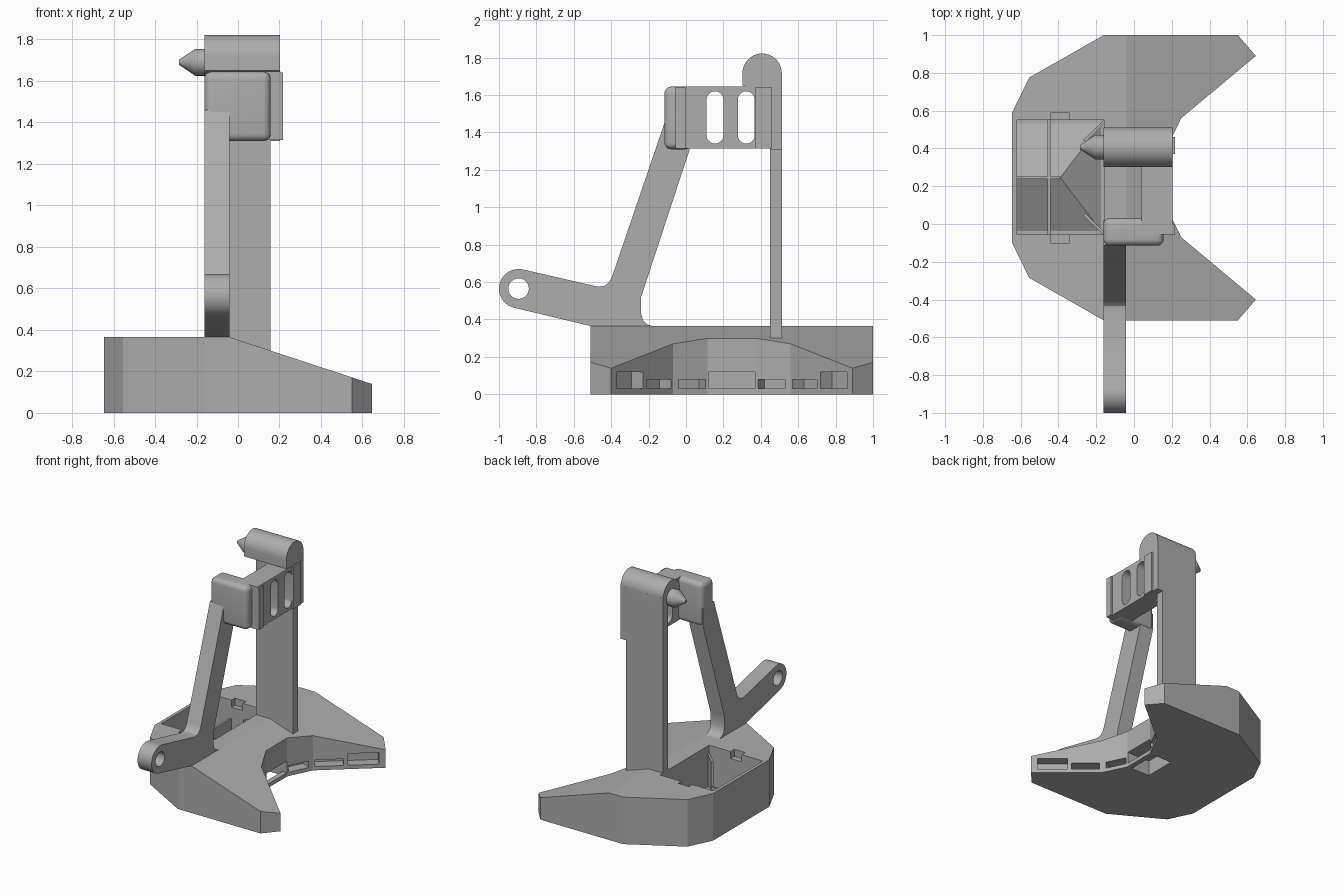
import bpy, bmesh, math
from mathutils import Vector

if "Cube" in bpy.data.objects:
    bpy.data.objects.remove(bpy.data.objects["Cube"], do_unlink=True)

grey = bpy.data.materials.new("plain grey")
grey.use_nodes = True
colour = (0.42, 0.42, 0.42, 1)
grey.diffuse_color = colour
grey.node_tree.nodes["Principled BSDF"].inputs["Base Color"].default_value = colour

MID = 0.245  # y of the base's mirror plane


def finish(name, bm):
    bmesh.ops.recalc_face_normals(bm, faces=bm.faces[:])
    mesh = bpy.data.meshes.new(name)
    bm.to_mesh(mesh)
    bm.free()
    mesh.materials.append(grey)
    obj = bpy.data.objects.new(name, mesh)
    bpy.context.collection.objects.link(obj)
    return obj


def prism_bm(pts, axis, lo, hi):
    """Extrude a 2D outline along x (points are y, z) or z (points are x, y)."""
    bm = bmesh.new()
    place = (lambda p, t: (t, p[0], p[1])) if axis == "x" else (lambda p, t: (p[0], p[1], t))
    face = bm.faces.new([bm.verts.new(place(p, lo)) for p in pts])
    new = bmesh.ops.extrude_face_region(bm, geom=[face])["geom"]
    move = Vector(place((0, 0), hi - lo))
    bmesh.ops.translate(bm, vec=move, verts=[v for v in new if isinstance(v, bmesh.types.BMVert)])
    return bm


def prism(name, pts, axis, lo, hi):
    return finish(name, prism_bm(pts, axis, lo, hi))


def box(name, x0, x1, y0, y1, z0, z1):
    return prism(name, [(x0, y0), (x1, y0), (x1, y1), (x0, y1)], "z", z0, z1)


def arc(cx, cy, r, a0, a1, n=20):
    angles = [math.radians(a0 + (a1 - a0) * i / n) for i in range(n + 1)]
    return [(cx + r * math.cos(a), cy + r * math.sin(a)) for a in angles]


def apply_all(obj):
    bpy.ops.object.select_all(action="DESELECT")
    obj.select_set(True)
    bpy.context.view_layer.objects.active = obj
    for m in list(obj.modifiers):
        bpy.ops.object.modifier_apply(modifier=m.name)


def cut(obj, cutter):
    m = obj.modifiers.new("cut", "BOOLEAN")
    m.operation, m.solver, m.object = "DIFFERENCE", "EXACT", cutter
    apply_all(obj)
    bpy.data.objects.remove(cutter, do_unlink=True)


def smooth(obj):
    bpy.ops.object.select_all(action="DESELECT")
    obj.select_set(True)
    bpy.context.view_layer.objects.active = obj
    bpy.ops.object.shade_smooth_by_angle(angle=math.radians(30))


def bevel(obj, width, segments=5):
    m = obj.modifiers.new("round", "BEVEL")
    m.width, m.segments = width, segments
    apply_all(obj)
    smooth(obj)


# Jawed base: mirrored outline, top sloping down toward the tips
half = [(-0.645, 0.345), (-0.555, 0.53), (-0.16, 0.755), (0.55, 0.755),
        (0.645, 0.645), (0.25, 0.315), (0.16, 0.13)]
outline = [(x, MID + d) for x, d in half] + [(x, MID - d) for x, d in reversed(half)]
bm = prism_bm(outline, "z", 0, 0.365)
bmesh.ops.bisect_plane(bm, geom=bm.verts[:] + bm.edges[:] + bm.faces[:],
                       plane_co=(-0.04, 0, 0), plane_no=(1, 0, 0))
for v in bm.verts:
    if v.co.z > 0.1:
        v.co.z -= max(0, v.co.x + 0.04) * 0.329
base = finish("jaw_base", bm)

# Open pocket in the base with a clip notch on each side
cut(base, box("pocket_cutter", -0.62, -0.16, -0.055, 0.55, 0.05, 0.5))
cut(base, box("clip_cutter", -0.44, -0.345, -0.1, 0.59, 0.31, 0.5))


def wall_x(d):
    """x of the jaw's inner wall at distance d from the mirror plane."""
    (x2, d2), (x1, d1), (x0, d0) = half[4:7]
    if d < d1:
        return x0 + (x1 - x0) * (d - d0) / (d1 - d0)
    return x1 + (x2 - x1) * (d - d1) / (d2 - d1)


# Notches along the inner jaw walls, each with a thin floor lip
for side in (1, -1):
    for d0, d1, height in ((0.14, 0.285, 0.08), (0.325, 0.455, 0.08), (0.475, 0.615, 0.12)):
        p = Vector((wall_x(d0), MID + side * d0))
        q = Vector((wall_x(d1), MID + side * d1))
        along = (q - p).normalized()
        into = Vector((-along.y, along.x)) * side

        def strip(front, back):
            return [p + into * front, q + into * front, q + into * back, p + into * back]
        cut(base, prism("notch_cutter", strip(-0.05, 0.08), "z", -0.05, height))
        prism("notch_lip", strip(0, 0.085), "z", 0, 0.03)
cut(base, box("throat_cutter", -0.04, 0.3, MID - 0.125, MID + 0.125, -0.05, 0.12))
box("throat_lip", 0.12, 0.16, MID - 0.13, MID + 0.13, 0, 0.03)

# Hipped floor inside the pocket
bm = bmesh.new()
corners = [bm.verts.new(c) for c in ((-0.62, -0.055, 0.04), (-0.16, -0.055, 0.04),
                                     (-0.16, 0.55, 0.04), (-0.62, 0.55, 0.04))]
r0 = bm.verts.new((-0.62, MID, 0.2))
r1 = bm.verts.new((-0.39, MID, 0.2))
a, b, c, d = corners
for f in ((a, b, c, d), (a, b, r1, r0), (b, c, r1), (c, d, r0, r1), (d, a, r0)):
    bm.faces.new(f)
finish("pocket_floor", bm)

# Thin ribs in the pocket
box("cross_rib", -0.457, -0.443, -0.055, 0.55, 0.05, 0.22)
box("ridge_rib", -0.62, -0.39, MID - 0.006, MID + 0.006, 0.05, 0.22)
for side in (1, -1):
    pts = [(-0.27, 0.2), (-0.255, 0.19), (-0.16, 0.285), (-0.16, 0.305)]
    prism("corner_rib", [(x, MID + side * d) for x, d in pts], "z", 0.05, 0.3)

# Bent arm with lever and pin hole
profile = arc(-0.895, 0.565, 0.105, 76, 256)
profile += [(-0.51, 0.365), (-0.18, 0.365), (-0.21, 0.375), (-0.23, 0.395), (-0.24, 0.43),
            (-0.24, 0.52), (0.02, 1.31), (0.02, 1.45), (-0.112, 1.46),
            (-0.395, 0.63), (-0.41, 0.6), (-0.435, 0.58), (-0.47, 0.575)]
arm = prism("bent_arm", profile, "x", -0.162, -0.042)
cut(arm, prism("pin_hole_cutter", arc(-0.895, 0.565, 0.055, 0, 345, 23), "x", -0.3, 0.1))
smooth(arm)

# Rounded block on top of the arm
bevel(box("arm_head", -0.162, 0.157, -0.115, 0.032, 1.31, 1.645), 0.035)

# Slotted bracket between arm and post
bracket = box("slotted_bracket", 0.04, 0.205, -0.055, 0.505, 1.315, 1.645)
for y in (0.155, 0.322):
    slot = arc(y, 1.575, 0.045, 0, 180, 12) + arc(y, 1.385, 0.045, 180, 360, 12)
    cut(bracket, prism("slot_cutter", slot, "x", -0.1, 0.4))
smooth(bracket)
box("bracket_front_rim", 0.2, 0.217, -0.055, 0.0, 1.315, 1.64)
box("bracket_back_rim", 0.2, 0.217, 0.37, 0.46, 1.315, 1.64)

# Upright post and its wider upper back plate
box("post", -0.162, 0.157, 0.45, 0.512, 0.29, 1.72)
box("post_back_plate", -0.1, 0.203, 0.45, 0.512, 1.31, 1.72)

# Round-topped head with a pointed plug
head = arc(0.407, 1.717, 0.105, 0, 180) + [(0.302, 1.65), (0.35, 1.64), (0.4, 1.62),
                                           (0.45, 1.64), (0.512, 1.64)]
smooth(prism("post_head", head, "x", -0.162, 0.203))
bm = bmesh.new()
rings = []
for x, r in ((-0.15, 0.065), (-0.205, 0.065), (-0.285, 0.012)):
    rings.append([bm.verts.new((x, y, z)) for y, z in arc(0.407, 1.69, r, 0, 345, 23)])
for r0, r1 in zip(rings, rings[1:]):
    for i in range(24):
        j = (i + 1) % 24
        bm.faces.new((r0[i], r0[j], r1[j], r1[i]))
bm.faces.new(rings[0])
bm.faces.new(rings[-1])
smooth(finish("pointed_plug", bm))
